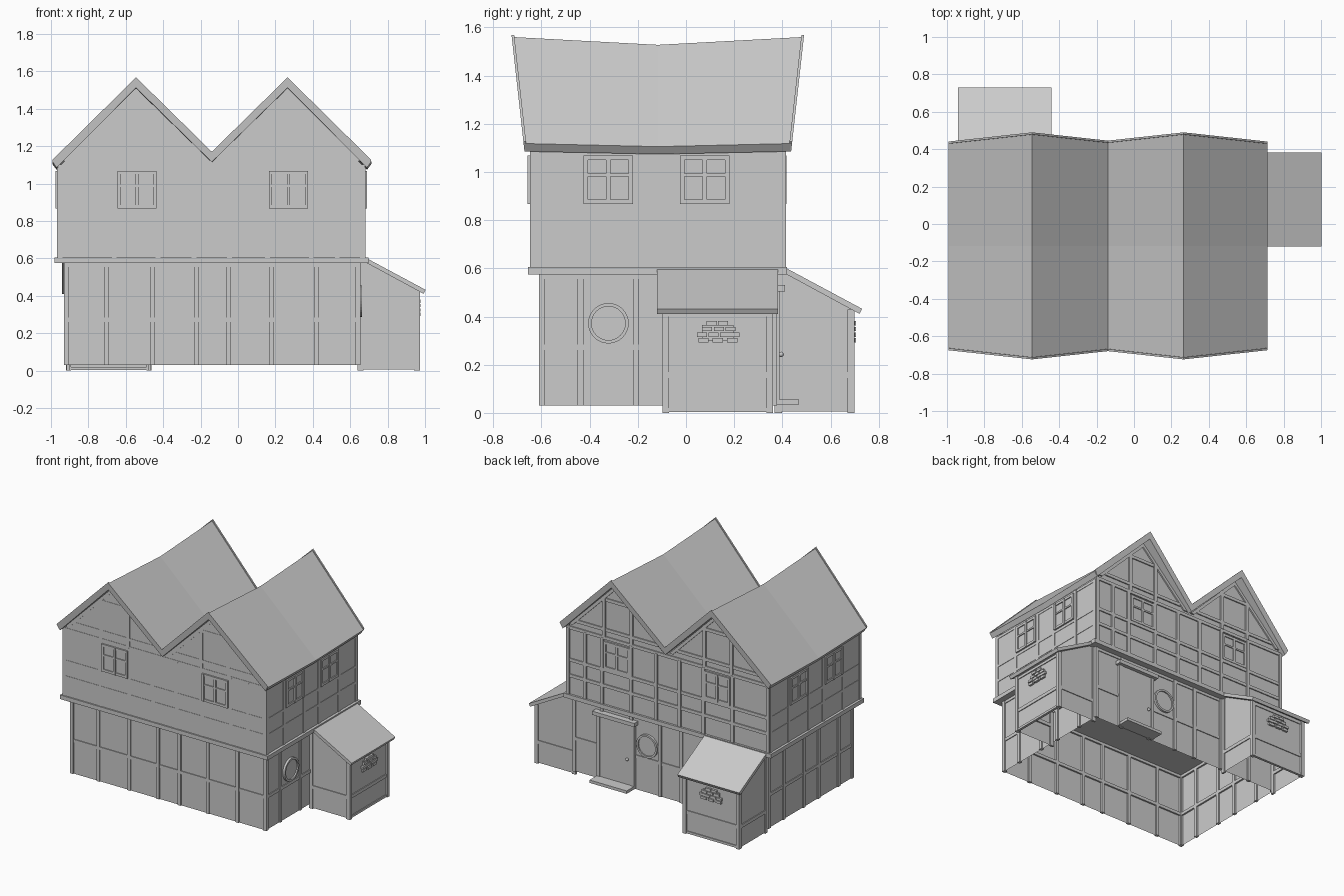
import bpy, bmesh, math

if "Cube" in bpy.data.objects:
    bpy.data.objects.remove(bpy.data.objects["Cube"])


def finish(name, bm, flip_fix=True):
    if flip_fix:
        bmesh.ops.recalc_face_normals(bm, faces=bm.faces)
    me = bpy.data.meshes.new(name)
    bm.to_mesh(me)
    bm.free()
    ob = bpy.data.objects.new(name, me)
    bpy.context.collection.objects.link(ob)
    return ob


def loft(bm, loops, caps=True):
    rows = [[bm.verts.new(p) for p in l] for l in loops]
    n = len(rows[0])
    for r, s in zip(rows, rows[1:]):
        for i in range(n):
            j = (i + 1) % n
            bm.faces.new((r[i], r[j], s[j], s[i]))
    if caps:
        bm.faces.new(rows[0])
        bm.faces.new(rows[-1])


def prism(bm, axis, pts, a, b):
    put = (lambda u, z, d: (d, u, z)) if axis == 0 else (lambda u, z, d: (u, d, z))
    loft(bm, [[put(u, z, d) for u, z in pts] for d in (a, b)])


# A wall face is (axis, plane position, outward sign)
def slab(bm, face, pts, d0, d1):
    ax, p, s = face
    prism(bm, ax, pts, p + s * d0, p + s * d1)


def rect(u0, u1, z0, z1):
    return [(u0, z0), (u1, z0), (u1, z1), (u0, z1)]


def bar(bm, face, u0, u1, z0, z1, d0=-0.012, d1=0.009):
    slab(bm, face, rect(u0, u1, z0, z1), d0, d1)


def posts(bm, face, us, z0, z1, d0=-0.012, d1=0.009):
    for u in us:
        bar(bm, face, u - 0.0125, u + 0.0125, z0, z1, d0, d1)


# Wall planes
LF, LB, LL, LR = (1, -0.601, -1), (1, 0.368, 1), (0, -0.922, -1), (0, 0.646, 1)
UF, UB, UL, UR = (1, -0.645, -1), (1, 0.405, 1), (0, -0.962, -1), (0, 0.678, 1)
RIDGES = (-0.545, 0.265)

# Lower walls, open underneath
bm = bmesh.new()
ring = [(-0.922, -0.601), (0.646, -0.601), (0.646, 0.368), (-0.922, 0.368)]
loft(bm, [[(x, y, z) for x, y in ring] for z in (0.03, 0.58)], False)
finish("lower_walls", bm)

# Lower timber frame
bm = bmesh.new()
xs = (-0.917, -0.705, -0.455, -0.222, -0.05, 0.18, 0.42, 0.642)
ys = (-0.597, -0.4375, -0.2075, -0.0375, 0.1925, 0.364)
for f in (LF, LB):
    posts(bm, f, xs, 0.03, 0.578)
    bar(bm, f, -0.922, 0.646, 0.26, 0.283, d1=0.006)
    bar(bm, f, -0.922, 0.646, 0.555, 0.578, d1=0.006)
for f in (LL, LR):
    posts(bm, f, ys, 0.03, 0.578)
    bar(bm, f, -0.601, 0.368, 0.26, 0.283, d1=0.006)
    bar(bm, f, -0.601, 0.368, 0.555, 0.578, d1=0.006)
finish("lower_timbers", bm)

# Jetty band between the storeys
bm = bmesh.new()
prism(bm, 1, rect(-0.98, 0.698, 0.575, 0.605), -0.655, 0.42)
finish("jetty_band", bm)

# Upper walls with twin gables
bm = bmesh.new()
prof = [(-0.962, 0.6), (0.678, 0.6), (0.678, 1.085), (0.265, 1.51),
        (-0.14, 1.115), (-0.545, 1.51), (-0.962, 1.085)]
prism(bm, 1, prof, -0.645, 0.405)
finish("upper_walls", bm)

# Upper timber frame and gable framing
bm = bmesh.new()
for f, d in ((UF, 0.003), (UB, 0.010)):
    posts(bm, f, (-0.95, -0.662, -0.428, -0.235, -0.045, 0.158, 0.392, 0.53, 0.666), 0.605, 1.09, d1=d)
    for z in (0.73, 0.845, 1.08):
        bar(bm, f, -0.962, 0.678, z, z + 0.023, d1=d * 0.8)
    for r in RIDGES:
        posts(bm, f, (r - 0.11, r + 0.11), 1.1, 1.4, d1=d)
        bar(bm, f, r - 0.33, r + 0.33, 1.14, 1.163, d1=d * 0.8)
        bar(bm, f, r - 0.11, r + 0.11, 1.36, 1.383, d1=d * 0.8)
        for s in (-1, 1):
            slab(bm, f, [(r, 1.51), (r + s * 0.39, 1.12), (r + s * 0.36, 1.12), (r, 1.48)], -0.012, d)
for f in (UL, UR):
    posts(bm, f, (-0.632, -0.4375, -0.2075, -0.0375, 0.1925, 0.394), 0.605, 1.085, d1=0.005)
    for z in (0.73, 0.845, 1.065):
        bar(bm, f, -0.645, 0.405, z, z + 0.02, d1=0.003)
finish("upper_timbers", bm)


# Casement windows: frame, cross bars and pane
def window(name, f, u0, u1, z0=0.868, z1=1.068):
    bm = bmesh.new()
    w, um, zm = 0.018, (u0 + u1) / 2, z0 + 0.12
    for a, b in ((u0, u0 + w), (um - w / 2, um + w / 2), (u1 - w, u1)):
        bar(bm, f, a, b, z0, z1, 0, 0.013)
    for a, b in ((z0, z0 + w), (zm - 0.006, zm + 0.006), (z1 - w, z1)):
        bar(bm, f, u0, u1, a, b, 0, 0.011)
    bar(bm, f, u0, u1, z0, z1, -0.005, 0.004)
    finish(name, bm)


for nm, f in (("front", UF), ("back", UB)):
    for i, c in enumerate(RIDGES):
        window(f"{nm}_window_{i}", f, c - 0.0 + 0.01 - 0.11, c + 0.11)
for nm, f in (("left", UL), ("right", UR)):
    for i, c in enumerate((-0.3225, 0.0775)):
        window(f"{nm}_window_{i}", f, c - 0.1025, c + 0.1025)

# Sagging double roof with flared gable ends
TOP = [(-0.993, 1.118), (-0.545, 1.56), (-0.14, 1.162), (0.265, 1.56), (0.713, 1.118)]
UNDER = [(0.69, 1.085), (0.265, 1.512), (-0.14, 1.115), (-0.545, 1.512), (-0.97, 1.085)]


def section(t, off=0.0, lift=0.0):
    out = []
    for x, z in [(x, z + lift) for x, z in TOP] + UNDER:
        h = (z - 1.1) / 0.45
        out.append((x, -0.117 + t * (0.55 + 0.05 * h + off), z - (1 - abs(t)) * (0.012 + 0.02 * h)))
    return out


bm = bmesh.new()
loft(bm, [section(t) for t in (-1, 0, 1)])
finish("roof", bm)
bm = bmesh.new()
for t in (-1, 1):
    loft(bm, [section(t, o, 0.008) for o in (-0.006, 0.005)])
finish("barge_boards", bm)


# Lean-to annexes (right side and back)
def annex(name, axis, base, u0, u1):
    out, slopetop = base + 0.305, 0.585
    put = (lambda d, u, z: (d, u, z)) if axis == 0 else (lambda d, u, z: (u, d, z))
    side = [(base - 0.015, 0.005), (out, 0.005), (out, 0.435), (base + 0.04, slopetop), (base - 0.015, slopetop)]
    bm = bmesh.new()
    a, b = ([bm.verts.new(put(d, u, z)) for d, z in side] for u in (u0 + 0.008, u1 - 0.008))
    bm.faces.new(a)
    bm.faces.new(b)
    bm.faces.new((a[1], a[2], b[2], b[1]))
    bm.faces.new((a[2], a[3], b[3], b[2]))
    finish(name + "_walls", bm)
    # frame
    bm = bmesh.new()
    face = (axis, out, 1)
    for z0, z1 in ((0.003, 0.02), (0.145, 0.17), (0.4, 0.42)):
        bar(bm, face, u0 + 0.002, u1 - 0.002, z0, z1, -0.012, 0.006)
    for u in (u0, u1 - 0.027):
        bar(bm, face, u, u + 0.027, 0, 0.43, -0.018, 0.012)
    for u, s in ((u0 + 0.008, -1), (u1 - 0.008, 1)):
        bar(bm, (1 - axis, u, s), base - 0.015, out, 0.145, 0.17, -0.01, 0.006)
        bar(bm, (1 - axis, u, s), base - 0.015, base + 0.015, 0, 0.575, -0.01, 0.006)
    finish(name + "_timbers", bm)
    # roof sheet
    bm = bmesh.new()
    prof = [(base + 0.025, 0.605), (base + 0.348, 0.432), (base + 0.337, 0.411), (base + 0.025, 0.58)]
    loft(bm, [[put(d, u, z) for d, z in prof] for u in (u0 - 0.022, u1 + 0.02)])
    finish(name + "_roof", bm)
    # exposed brick patch, staggered rows
    bm = bmesh.new()
    c = (u0 + u1) / 2
    for k, row in enumerate(((-0.06, 0.0, 0.06), (-0.065, -0.018, 0.03, 0.07), (-0.045, 0.005, 0.053), (-0.025, 0.022))):
        z = 0.292 + k * 0.0235
        for i, u in enumerate(row):
            bar(bm, face, c + u - 0.021, c + u + 0.021, z, z + 0.018, -0.002, 0.014 + 0.003 * ((i + k) % 2))
    bar(bm, face, c - 0.065, c + 0.065, 0.298, 0.365, -0.002, 0.007)
    finish(name + "_bricks", bm)


annex("right_annex", 0, 0.655, -0.098, 0.362)
annex("back_annex", 1, 0.383, -0.92, -0.462)


# Round windows
def round_window(name, f, u, z):
    ax, p, s = f
    circ = lambda r: [(u + r * math.cos(i * math.pi / 16), z + r * math.sin(i * math.pi / 16)) for i in range(32)]
    put = (lambda a, h, d: (d, a, h)) if ax == 0 else (lambda a, h, d: (a, d, h))
    bm = bmesh.new()
    steps = ((0.084, 0), (0.084, 0.016), (0.07, 0.016), (0.07, 0.006))
    loops = [[put(a, h, p + s * d) for a, h in circ(r)] for r, d in steps]
    loft(bm, loops)
    finish(name, bm)


round_window("right_round_window", LR, -0.322, 0.372)
round_window("back_round_window", LB, 0.05, 0.372)

# Back door with frame, canopy, step and knob
bm = bmesh.new()
bar(bm, LB, 0.17, 0.43, 0.05, 0.505, -0.01, 0.016)
finish("door", bm)
bm = bmesh.new()
for u in (0.16, 0.44):
    bar(bm, LB, u - 0.0125, u + 0.0125, 0.035, 0.505, -0.01, 0.02)
finish("door_frame", bm)
bm = bmesh.new()
bar(bm, LB, 0.13, 0.47, 0.503, 0.53, 0, 0.043)
finish("door_canopy", bm)
bm = bmesh.new()
bar(bm, LB, 0.15, 0.45, 0.034, 0.055, 0, 0.102)
finish("door_step", bm)
bpy.ops.mesh.primitive_uv_sphere_add(segments=12, ring_count=8, radius=0.011, location=(0.2, 0.395, 0.243))
bpy.context.object.name = "door_knob"
bpy.ops.object.shade_smooth_by_angle()
